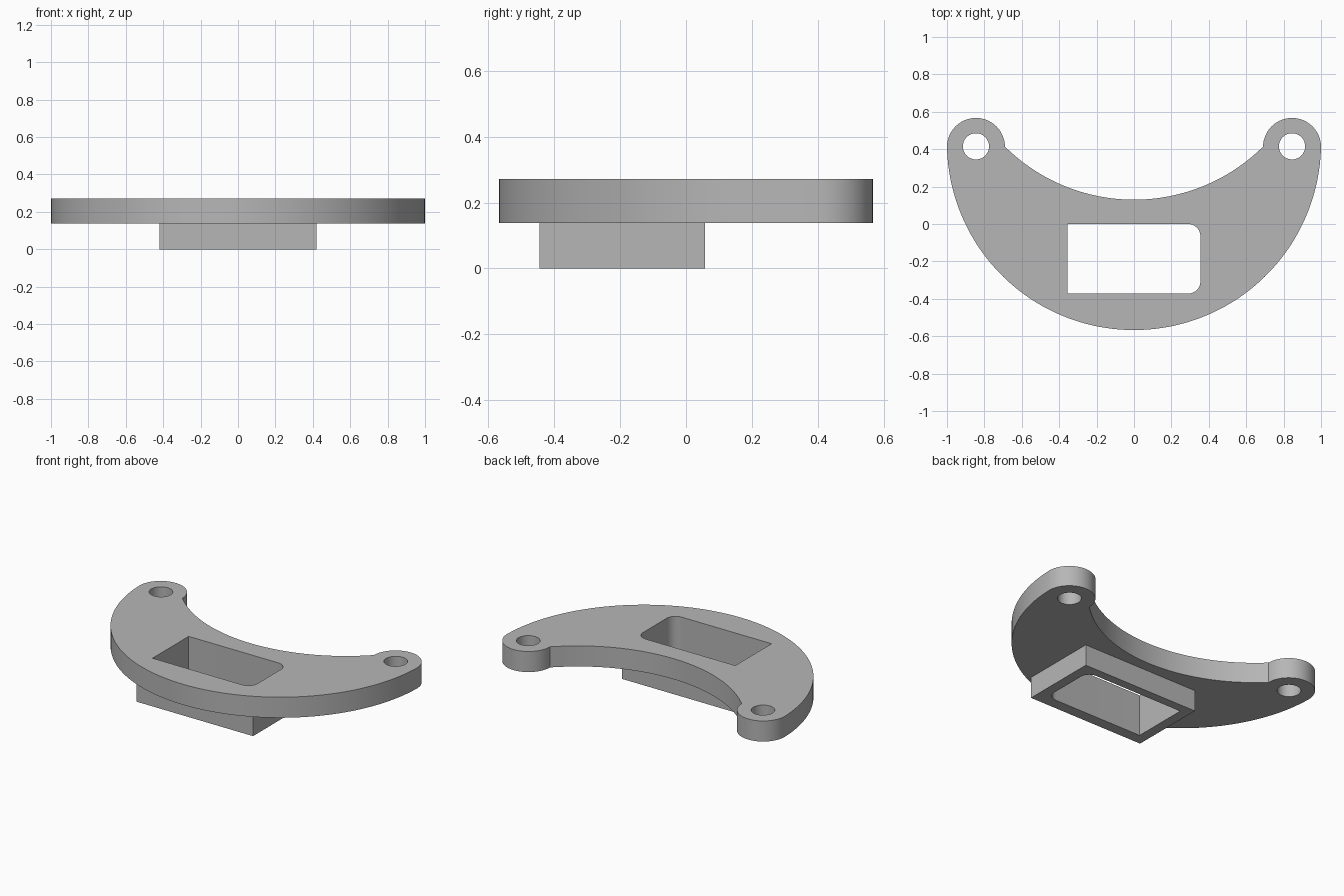
import bpy, bmesh
from math import cos, sin, pi, radians, atan2

cube = bpy.data.objects.get("Cube")
if cube:
    bpy.data.objects.remove(cube, do_unlink=True)

grey = bpy.data.materials.new("plain grey")
grey.use_nodes = True
colour = (0.47, 0.47, 0.47, 1)
grey.diffuse_color = colour
grey.node_tree.nodes["Principled BSDF"].inputs["Base Color"].default_value = colour


def arc(cx, cy, r, start, end, steps):
    """Points along an arc, angles in radians."""
    return [(cx + r * cos(start + (end - start) * i / steps),
             cy + r * sin(start + (end - start) * i / steps)) for i in range(steps + 1)]


def circle(cx, cy, r, steps=48):
    return arc(cx, cy, r, 0, 2 * pi, steps)[:-1]


def extrude_profile(name, loops, z0, z1):
    """Solid from an outline plus hole loops, between two heights."""
    curve = bpy.data.curves.new(name, 'CURVE')
    curve.dimensions = '2D'
    curve.fill_mode = 'BOTH'
    curve.extrude = (z1 - z0) / 2
    for loop in loops:
        spline = curve.splines.new('POLY')
        spline.points.add(len(loop) - 1)
        for point, (x, y) in zip(spline.points, loop):
            point.co = (x, y, 0, 1)
        spline.use_cyclic_u = True
    obj = bpy.data.objects.new(name, curve)
    bpy.context.collection.objects.link(obj)
    bpy.ops.object.select_all(action='DESELECT')
    obj.select_set(True)
    bpy.context.view_layer.objects.active = obj
    bpy.ops.object.convert(target='MESH')
    obj = bpy.context.view_layer.objects.active
    obj.name = name

    # Weld caps to walls and move to height
    bm = bmesh.new()
    bm.from_mesh(obj.data)
    bmesh.ops.remove_doubles(bm, verts=bm.verts, dist=0.0005)
    bmesh.ops.recalc_face_normals(bm, faces=bm.faces)
    bmesh.ops.translate(bm, verts=bm.verts, vec=(0, 0, (z0 + z1) / 2))
    bm.to_mesh(obj.data)
    bm.free()
    obj.data.materials.clear()
    obj.data.materials.append(grey)
    bpy.ops.object.shade_smooth_by_angle(angle=radians(30))
    return obj


# Crescent outline: outer arc, ear, inner arc, ear
ear_x, ear_y, ear_r = 0.845, 0.412, 0.155
outer_y, inner_y = 0.433, 1.11
tangent = atan2(ear_y - outer_y, ear_x)
inner_end = atan2(ear_y - inner_y, ear_x - ear_r)
right_ear = arc(ear_x, ear_y, ear_r, tangent, pi, 32)
left_ear = [(-x, y) for x, y in reversed(right_ear)]
outer = arc(0, outer_y, 1.0, -pi - tangent, tangent, 96)
inner = arc(0, inner_y, 0.98, inner_end, -pi - inner_end, 64)
crescent = outer[1:-1] + right_ear + inner[1:-1] + left_ear

# Through pocket, rounded at one end only
px, y0, y1, pr = 0.355, -0.372, 0.0, 0.065
pocket = ([(-px, y1), (-px, y0)]
          + arc(px - pr, y0 + pr, pr, -pi / 2, 0, 12)
          + arc(px - pr, y1 - pr, pr, 0, pi / 2, 12))

# Plate with screw holes
holes = [circle(side * ear_x, ear_y + 0.003, 0.07) for side in (-1, 1)]
extrude_profile("crescent_plate", [crescent, pocket] + holes, 0.138, 0.272)

# Rectangular collar under the plate
collar = [(-0.42, -0.445), (0.42, -0.445), (0.42, 0.058), (-0.42, 0.058)]
extrude_profile("socket_collar", [collar, pocket], 0.0, 0.138)
